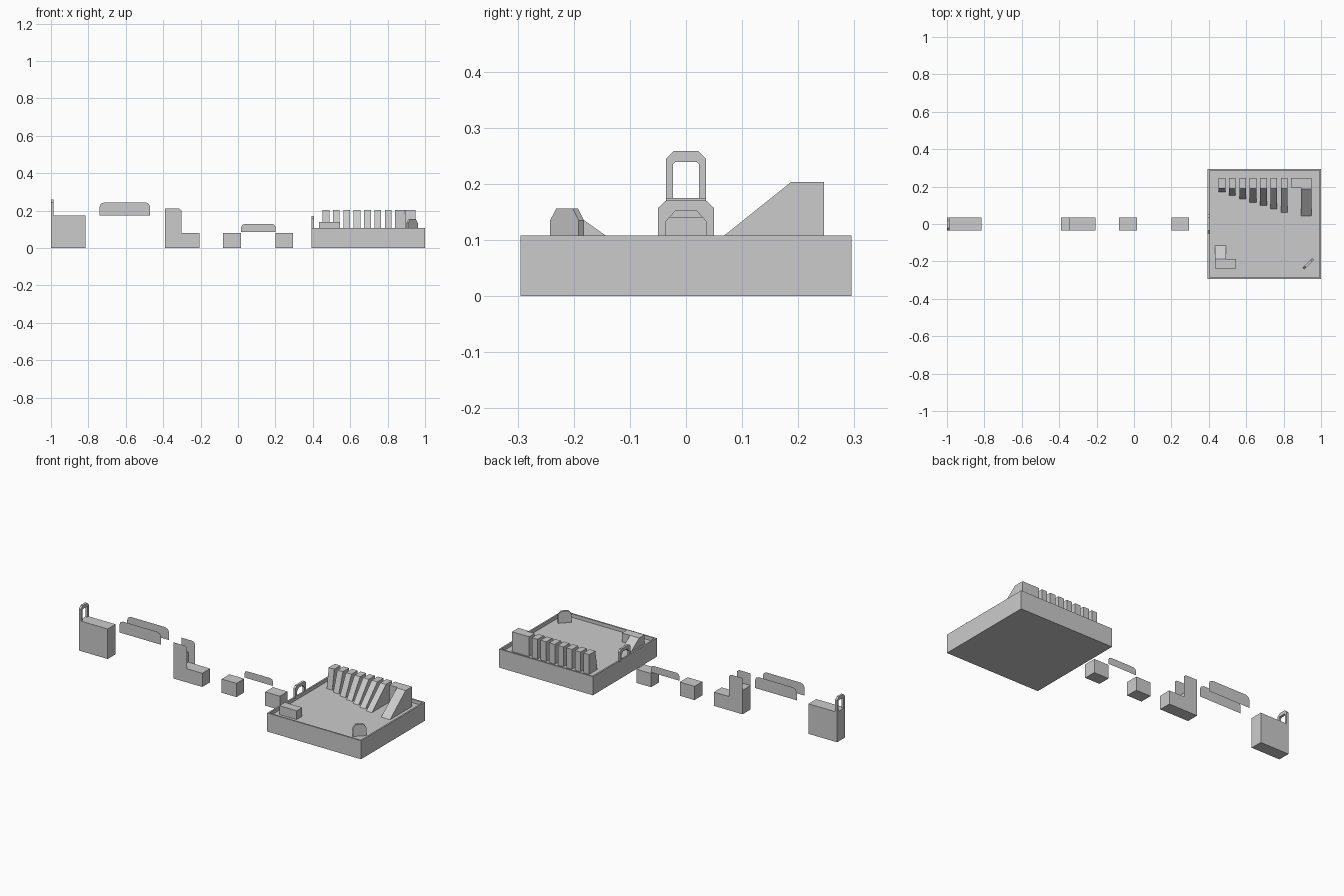
import bpy, bmesh
from mathutils import Vector, Matrix

if "Cube" in bpy.data.objects:
    bpy.data.objects.remove(bpy.data.objects["Cube"])

AXES = {'x': lambda u, v, d: Vector((d, u, v)),
        'y': lambda u, v, d: Vector((u, d, v)),
        'z': lambda u, v, d: Vector((u, v, d))}


def finish(name, bm):
    mesh = bpy.data.meshes.new(name)
    bm.to_mesh(mesh)
    bm.free()
    obj = bpy.data.objects.new(name, mesh)
    bpy.context.collection.objects.link(obj)
    return obj


def prism(name, pts, axis, a, b=None):
    """Extrude a 2D outline along an axis from a to b (flat sheet if b is None)."""
    bm = bmesh.new()
    f = bm.faces.new([bm.verts.new(AXES[axis](u, v, a)) for u, v in pts])
    if b is not None:
        r = bmesh.ops.extrude_face_region(bm, geom=[f], use_keep_orig=True)
        vs = [g for g in r['geom'] if isinstance(g, bmesh.types.BMVert)]
        bmesh.ops.translate(bm, verts=vs, vec=AXES[axis](0, 0, b - a))
        bmesh.ops.recalc_face_normals(bm, faces=bm.faces[:])
    return finish(name, bm)


def block(name, x0, x1, y0, y1, z0, z1):
    return prism(name, [(x0, y0), (x1, y0), (x1, y1), (x0, y1)], 'z', z0, z1)


def wall(name, x0, x1, z0, z1, c, y):
    """Thin guide wall with clipped top corners."""
    return prism(name, [(x0, z0), (x1, z0), (x1, z1 - c), (x1 - c * 0.3, z1 - c * 0.3),
                        (x1 - c, z1), (x0 + c, z1), (x0 + c * 0.3, z1 - c * 0.3),
                        (x0, z1 - c)], 'y', y)


def arch(name, x0, x1, z0, outer, inner):
    """Gate: outer and inner are half outlines (y, z) from the foot to the top."""
    o = [(outer[0][0], z0)] + outer
    i = [(inner[0][0], z0)] + inner
    pts = o + [(-y, z) for y, z in reversed(o)]
    pts += [(-y, z) for y, z in i] + list(reversed(i))
    return prism(name, pts, 'x', x0, x1)


W = 0.036      # half width of the track
FLOOR = 0.088  # tray floor height

# Starting block with its gate
block("start_block", -1.0, -0.815, -W, W, 0, 0.175)
arch("start_gate", -1.0, -0.987, 0.175,
     [(W, 0.244), (0.021, 0.259)], [(0.023, 0.235), (0.019, 0.239)])

# Floating guide walls of the first gap
for side, y in (("front", -W), ("back", W)):
    wall("guide_wall_" + side, -0.74, -0.47, 0.175, 0.244, 0.024, y)

# Stepped block with side walls
prism("step_block", [(-0.39, 0), (-0.205, 0), (-0.205, 0.08), (-0.345, 0.08),
                     (-0.345, 0.14), (-0.39, 0.14)], 'y', -W, W)
for side, y in (("front", -W), ("back", W)):
    prism("step_wall_" + side, [(-0.345, 0.08), (-0.303, 0.08), (-0.303, 0.199),
                                (-0.315, 0.211), (-0.39, 0.211), (-0.39, 0.14),
                                (-0.345, 0.14)], 'y', y)

# Low blocks and the single wall between them
block("low_block_left", -0.08, 0.015, -W, W, 0, 0.08)
block("low_block_right", 0.20, 0.295, -W, W, 0, 0.08)
wall("low_wall", 0.017, 0.20, 0.087, 0.128, 0.016, W)

# Arena tray: box with a recessed floor
tray = block("tray", 0.394, 1.0, -0.295, 0.295, 0, 0.108)
bm = bmesh.new()
bm.from_mesh(tray.data)
top = max(bm.faces, key=lambda f: f.calc_center_median().z)
bmesh.ops.inset_region(bm, faces=[top], thickness=0.013)
inner = bmesh.ops.extrude_face_region(bm, geom=[top])['geom']
bmesh.ops.delete(bm, geom=[top], context='FACES_ONLY')
bmesh.ops.translate(bm, verts=[g for g in inner if isinstance(g, bmesh.types.BMVert)],
                    vec=(0, 0, FLOOR - 0.108))
bmesh.ops.recalc_face_normals(bm, faces=bm.faces[:])
bm.to_mesh(tray.data)
bm.free()

# Gate on the tray rim
arch("tray_gate", 0.392, 0.405, 0.10,
     [(0.05, 0.157), (0.036, 0.17)], [(0.036, 0.133), (0.019, 0.152)])


def ramp(name, x0, x1, back, edge, foot, z1):
    """Block with a flat top and a slope running down to the tray floor."""
    return prism(name, [(back, FLOOR), (back, z1), (edge, z1), (foot, FLOOR)], 'x', x0, x1)


# Row of fins whose slopes get longer to the right
for i in range(7):
    x = 0.452 + i * 0.0555
    ramp(f"fin_{i + 1}", x, x + 0.036, 0.246, 0.19, 0.171 - i * 0.0183, 0.203)

# Corner ramps with a short arm
ramp("back_corner_ramp", 0.893, 0.95, 0.246, 0.187, 0.043, 0.203)
block("back_corner_arm", 0.84, 0.893, 0.194, 0.246, FLOOR, 0.203)
ramp("front_corner_ramp", 0.433, 0.492, -0.238, -0.187, -0.115, 0.139)
block("front_corner_arm", 0.492, 0.545, -0.238, -0.187, FLOOR, 0.139)

# Upright plate set diagonally in the front right corner
plate = prism("corner_plate", [(-0.036, FLOOR), (0.036, FLOOR), (0.036, 0.135),
                               (0.021, 0.156), (-0.021, 0.156), (-0.036, 0.135)],
              'y', -0.0065, 0.0065)
plate.data.transform(Matrix.Translation((0.931, -0.212, 0)) @ Matrix.Rotation(0.7854, 4, 'Z'))
